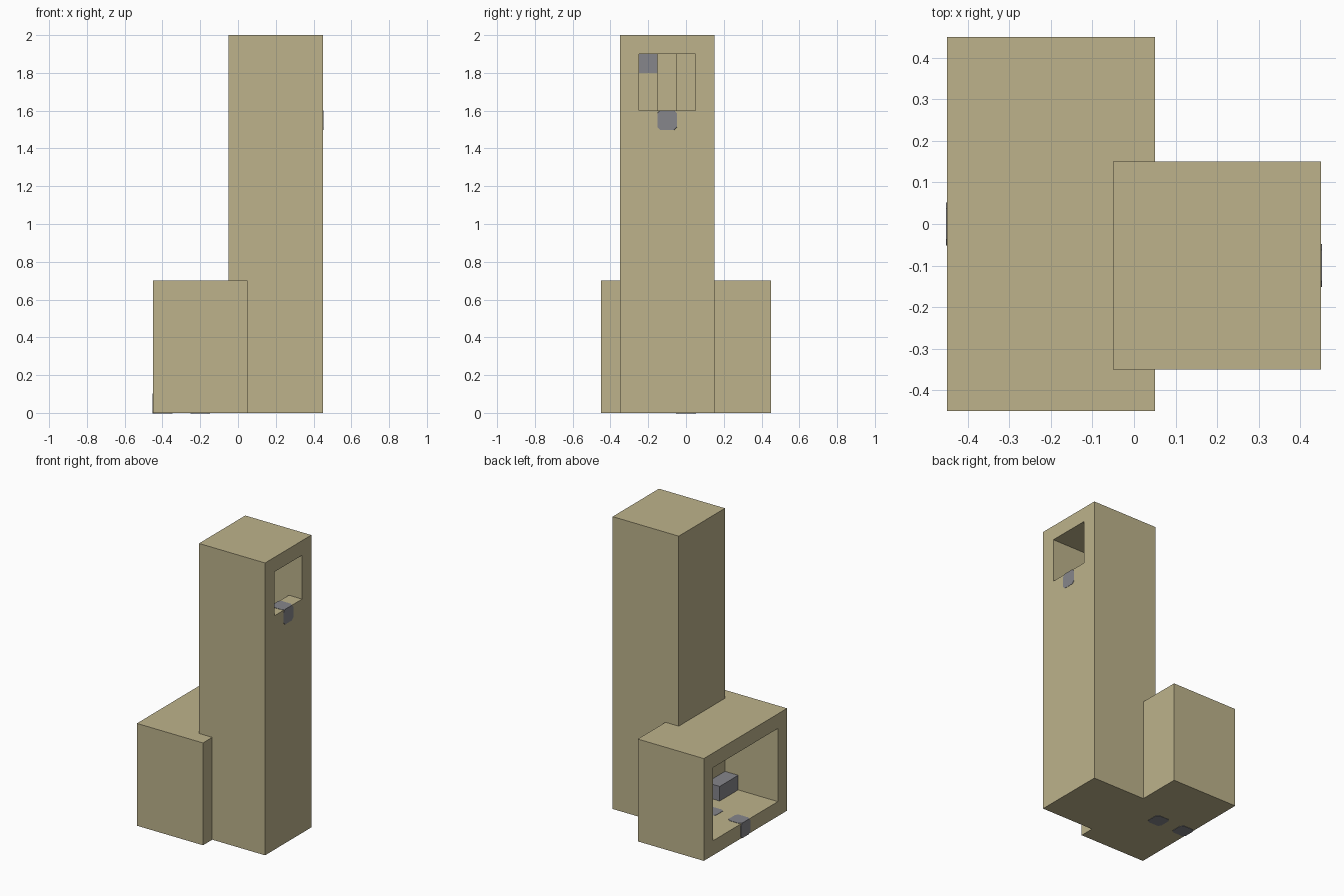
import bpy
import bmesh

if "Cube" in bpy.data.objects:
    bpy.data.objects.remove(bpy.data.objects["Cube"], do_unlink=True)


def make_material(name, rgb):
    mat = bpy.data.materials.new(name)
    mat.use_nodes = True
    mat.diffuse_color = (*rgb, 1)
    mat.node_tree.nodes["Principled BSDF"].inputs["Base Color"].default_value = (*rgb, 1)
    return mat


TAN = make_material("tan wall", (0.51, 0.45, 0.26))
GREY = make_material("grey stone", (0.24, 0.24, 0.26))


def prism(name, profile, y0, y1, mat, corner_cut=0):
    """Extrude an (x, z) profile from y0 to y1, optionally clipping its corners."""
    bm = bmesh.new()
    face = bm.faces.new([bm.verts.new((x, y0, z)) for x, z in profile])
    grown = bmesh.ops.extrude_face_region(bm, geom=[face])["geom"]
    for v in grown:
        if isinstance(v, bmesh.types.BMVert):
            v.co.y = y1
    bmesh.ops.recalc_face_normals(bm, faces=bm.faces)
    if corner_cut:
        bmesh.ops.bevel(bm, geom=bm.verts[:], offset=corner_cut, segments=1,
                        affect='VERTICES')
    mesh = bpy.data.meshes.new(name)
    bm.to_mesh(mesh)
    bm.free()
    mesh.materials.append(mat)
    obj = bpy.data.objects.new(name, mesh)
    bpy.context.collection.objects.link(obj)
    return obj


def rect(x0, x1, z0, z1):
    return [(x0, z0), (x1, z0), (x1, z1), (x0, z1)]


def hollow(obj, cutter):
    """Carve the cutter out of obj and remove the cutter."""
    cutter.hide_render = True
    mod = obj.modifiers.new("hollow", 'BOOLEAN')
    mod.operation = 'DIFFERENCE'
    mod.solver = 'EXACT'
    mod.object = cutter
    bpy.context.view_layer.objects.active = obj
    bpy.ops.object.modifier_apply(modifier=mod.name)
    bpy.data.objects.remove(cutter, do_unlink=True)


# Low hall with one open side
hall = prism("hall", rect(-0.45, 0.05, 0, 0.7), -0.45, 0.45, TAN)
hollow(hall, prism("hall_cutter", rect(-0.6, -0.05, 0.1, 0.6), -0.35, 0.35, TAN))

# Tall tower: a shaft that opens into a window near the top
tower = prism("tower", rect(-0.05, 0.45, 0, 2), -0.35, 0.15, TAN)
shaft = [(0.05, 0.1), (0.35, 0.1), (0.35, 1.6), (0.6, 1.6), (0.6, 1.9), (0.05, 1.9)]
hollow(tower, prism("tower_cutter", shaft, -0.25, 0.05, TAN))

# Step in the hall, and the block under the tower ceiling with its piers
prism("hall_step", rect(-0.15, -0.05, 0.1, 0.2), -0.35, -0.15, GREY)
prism("tower_block", rect(0.05, 0.15, 1.8, 1.9), -0.25, -0.15, GREY)
prism("tower_pier", rect(0.05, 0.15, 0.1, 1.8), -0.25, -0.15, TAN)
prism("tower_inner_pier", rect(0.05, 0.1, 0.1, 1.9), -0.15, -0.05, TAN)

# Stones sunk into the sills and floor, standing just proud of the walls
for name, x, y, z in (("hall_sill_stone", -0.4, 0, 0.05),
                      ("hall_floor_stone", -0.2, 0, 0.05),
                      ("window_sill_stone", 0.4, -0.1, 1.55)):
    h = 0.052
    prism(name, rect(x - h, x + h, z - h, z + h), y - h, y + h, GREY, corner_cut=0.016)
